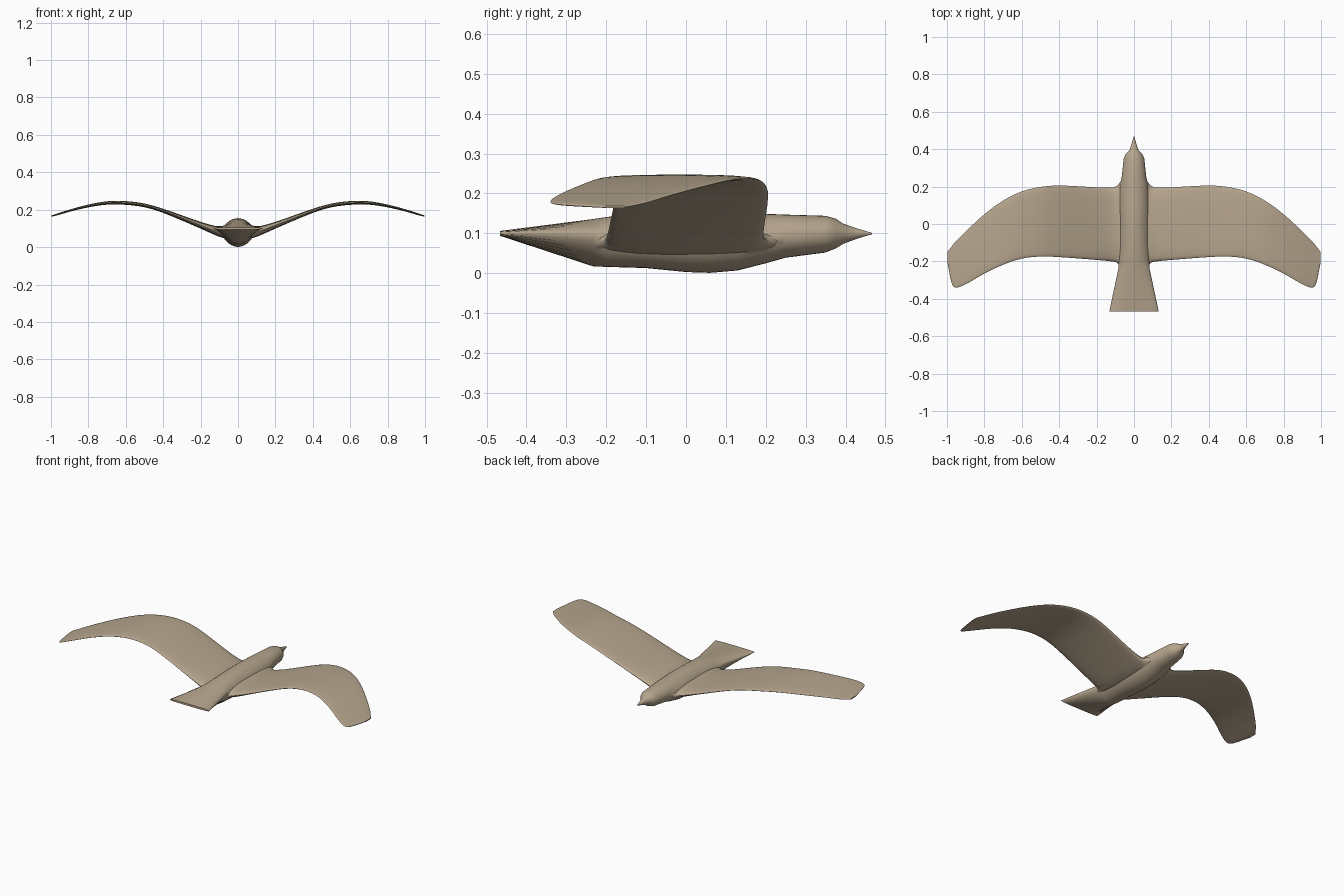
import bpy, bmesh, math

if "Cube" in bpy.data.objects:
    bpy.data.objects.remove(bpy.data.objects["Cube"])


def sup(a, n):
    """Point on a unit superellipse."""
    c, s = math.cos(a), math.sin(a)
    return (math.copysign(abs(c) ** (2 / n), c), math.copysign(abs(s) ** (2 / n), s))


def smooth_rows(rows, steps):
    """Catmull-Rom style refinement of rows, keyed on the first column."""
    def slope(i):
        a, b = rows[max(i - 1, 0)], rows[min(i + 1, len(rows) - 1)]
        return [(q - p) / (b[0] - a[0]) for p, q in zip(a, b)]
    out = []
    for i in range(len(rows) - 1):
        p, q, m0, m1 = rows[i], rows[i + 1], slope(i), slope(i + 1)
        d = q[0] - p[0]
        for k in range(steps):
            t = k / steps
            h = (2*t**3 - 3*t*t + 1, t**3 - 2*t*t + t, 3*t*t - 2*t**3, t**3 - t*t)
            out.append([h[0]*a + h[1]*d*u + h[2]*b + h[3]*d*v
                        for a, b, u, v in zip(p, q, m0, m1)])
    return out + [list(rows[-1])]


def loft(name, rings):
    bm = bmesh.new()
    loops = [[bm.verts.new(p) for p in r] for r in rings]
    n = len(loops[0])
    for a, b in zip(loops, loops[1:]):
        for i in range(n):
            j = (i + 1) % n
            bm.faces.new((a[i], a[j], b[j], b[i]))
    bm.faces.new(loops[0])
    bm.faces.new(loops[-1])
    bmesh.ops.recalc_face_normals(bm, faces=bm.faces)
    me = bpy.data.meshes.new(name)
    bm.to_mesh(me)
    bm.free()
    ob = bpy.data.objects.new(name, me)
    bpy.context.collection.objects.link(ob)
    return ob


# Body with head, beak and tail: y, half width, bottom z, middle z, top z, roundness
BODY = [
    (-0.467, 0.132, 0.094, 0.100, 0.106, 3.0),
    (-0.232, 0.082, 0.017, 0.098, 0.136, 1.7),
    (-0.20, 0.082, 0.016, 0.090, 0.141, 1.8),
    (-0.10, 0.082, 0.013, 0.082, 0.151, 1.8),
    (0.00, 0.084, 0.003, 0.080, 0.155, 1.8),
    (0.06, 0.085, 0.001, 0.080, 0.155, 1.8),
    (0.13, 0.084, 0.007, 0.080, 0.153, 1.8),
    (0.20, 0.078, 0.025, 0.085, 0.149, 1.9),
    (0.25, 0.066, 0.039, 0.092, 0.147, 2.0),
    (0.35, 0.055, 0.052, 0.098, 0.144, 2.0),
    (0.375, 0.044, 0.062, 0.099, 0.137, 2.0),
    (0.395, 0.024, 0.074, 0.100, 0.124, 2.0),
    (0.43, 0.012, 0.087, 0.100, 0.112, 2.0),
    (0.467, 0.002, 0.098, 0.099, 0.101, 2.0),
]
rings = []
for y, w, zb, zm, zt, n in BODY:
    ring = []
    for k in range(32):
        c, s = sup(k * math.tau / 32, n)
        ring.append((w * c, y, zm + s * ((zt - zm) if s > 0 else (zm - zb))))
    rings.append(ring)
body = loft("bird_body", rings)

# Wings: x, trailing y, leading y, middle z, thickness
WING = [
    (0.00, -0.235, 0.235, 0.080, 0.075),
    (0.07, -0.230, 0.228, 0.080, 0.066),
    (0.09, -0.207, 0.205, 0.082, 0.060),
    (0.12, -0.200, 0.195, 0.088, 0.050),
    (0.20, -0.192, 0.196, 0.117, 0.036),
    (0.40, -0.177, 0.206, 0.194, 0.022),
    (0.50, -0.174, 0.198, 0.223, 0.020),
    (0.60, -0.185, 0.174, 0.236, 0.020),
    (0.70, -0.218, 0.125, 0.236, 0.018),
    (0.80, -0.265, 0.052, 0.220, 0.015),
    (0.90, -0.322, -0.040, 0.195, 0.012),
    (0.955, -0.340, -0.095, 0.178, 0.010),
    (0.975, -0.315, -0.120, 0.172, 0.009),
    (0.998, -0.205, -0.150, 0.166, 0.006),
]
half = smooth_rows(WING, 3)
span = [(-r[0], *r[1:]) for r in reversed(half[1:])] + half
rings = []
for x, y0, y1, z, t in span:
    ring = []
    for k in range(28):
        c, s = sup(k * math.tau / 28, 2.4)
        ring.append((x, (y0 + y1) / 2 + c * (y1 - y0) / 2, z + s * t / 2))
    rings.append(ring)
wings = loft("wings", rings)
wings.hide_render = True

# Weld wings and body into one skin
mod = body.modifiers.new("join_wings", 'BOOLEAN')
mod.operation = 'UNION'
mod.solver = 'EXACT'
mod.object = wings
bpy.context.view_layer.objects.active = body
body.select_set(True)
wings.select_set(False)
bpy.ops.object.modifier_apply(modifier=mod.name)
bpy.data.objects.remove(wings)
body.name = "bird"

# Plumage colour and smooth shading
mat = bpy.data.materials.new("plumage")
mat.diffuse_color = (0.47, 0.38, 0.27, 1)
mat.use_nodes = True
mat.node_tree.nodes["Principled BSDF"].inputs["Base Color"].default_value = mat.diffuse_color
body.data.materials.clear()
body.data.materials.append(mat)
bpy.ops.object.shade_smooth_by_angle(angle=math.radians(40))
